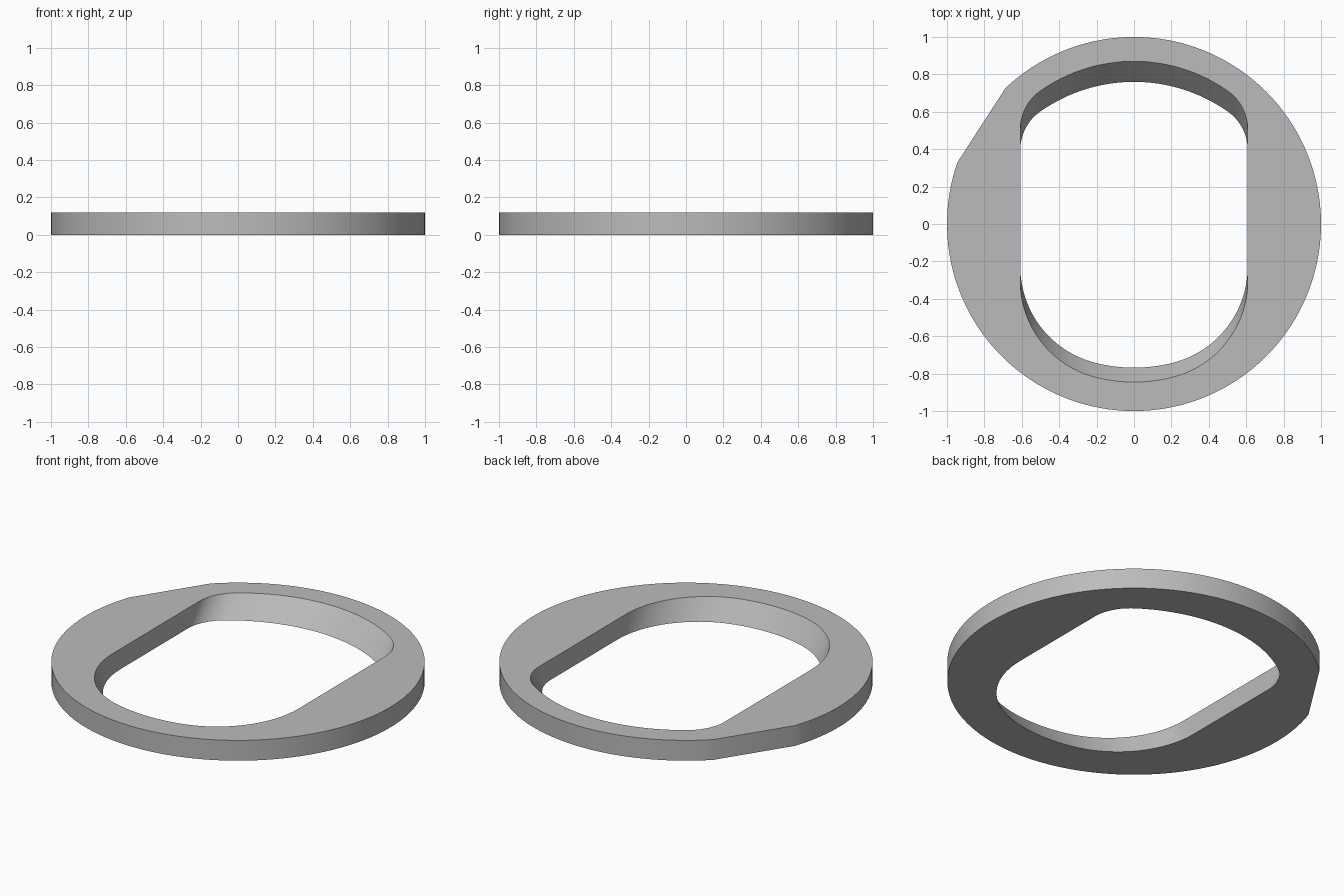
import bpy
import bmesh
from math import atan2, cos, sin, sqrt, pi, radians

cube = bpy.data.objects.get("Cube")
if cube:
    bpy.data.objects.remove(cube, do_unlink=True)

HEIGHT = 0.12
HALF_WIDTH = 0.608      # straight sides of the opening
BACK_R, BACK_FILLET, BACK_SLOPE = 0.87, 0.25, -0.11
FRONT_R, FRONT_FILLET, FRONT_SLOPE = 0.845, 0.53, 0.077


def arc(cx, cy, r, start, end, steps):
    return [(cx + r * cos(start + (end - start) * i / steps),
             cy + r * sin(start + (end - start) * i / steps))
            for i in range(steps + 1)]


def end_cap(radius, fillet):
    """Big arc blended into the straight sides, from right to left, facing +y."""
    cx = HALF_WIDTH - fillet
    cy = sqrt((radius - fillet) ** 2 - cx ** 2)
    a = atan2(cy, cx)
    return (arc(cx, cy, fillet, 0, a, 16)
            + arc(0, 0, radius, a, pi - a, 32)[1:-1]
            + arc(-cx, cy, fillet, pi - a, pi, 16))


def opening(drop):
    """Outline of the opening; drop is 0 at the top face and 1 at the bottom."""
    back = [(x, y + BACK_SLOPE * drop) for x, y in end_cap(BACK_R, BACK_FILLET)]
    front = [(-x, -y + FRONT_SLOPE * drop) for x, y in end_cap(FRONT_R, FRONT_FILLET)]
    return back + front


# Round rim with one flat across the back right
flat_start, flat_end = atan2(0.726, -0.688), atan2(0.33, -0.944)
rim = arc(0, 0, 1, flat_end - 2 * pi, flat_start, 128)

bm = bmesh.new()


def add_loop(points, z):
    verts = [bm.verts.new((x, y, z)) for x, y in points]
    edges = [bm.edges.new((v, verts[(i + 1) % len(verts)])) for i, v in enumerate(verts)]
    return verts, edges


def add_wall(low, high):
    for i in range(len(low)):
        j = (i + 1) % len(low)
        bm.faces.new((low[i], low[j], high[j], high[i]))


rim_low, rim_low_edges = add_loop(rim, 0)
rim_high, rim_high_edges = add_loop(rim, HEIGHT)
hole_low, hole_low_edges = add_loop(opening(1), 0)
hole_high, hole_high_edges = add_loop(opening(0), HEIGHT)

# Flat faces, then the outer and sloped inner walls
bmesh.ops.triangle_fill(bm, use_beauty=True, edges=rim_low_edges + hole_low_edges)
bmesh.ops.triangle_fill(bm, use_beauty=True, edges=rim_high_edges + hole_high_edges)
add_wall(rim_low, rim_high)
add_wall(hole_low, hole_high)
bmesh.ops.recalc_face_normals(bm, faces=bm.faces)

mesh = bpy.data.meshes.new("ring_plate")
bm.to_mesh(mesh)
bm.free()
plate = bpy.data.objects.new("ring_plate", mesh)
bpy.context.collection.objects.link(plate)

grey = bpy.data.materials.new("plain grey")
grey.use_nodes = True
grey.diffuse_color = (0.5, 0.5, 0.5, 1)
grey.node_tree.nodes["Principled BSDF"].inputs["Base Color"].default_value = (0.5, 0.5, 0.5, 1)
mesh.materials.append(grey)

bpy.ops.object.select_all(action='DESELECT')
plate.select_set(True)
bpy.context.view_layer.objects.active = plate
bpy.ops.object.shade_smooth_by_angle(angle=radians(25))
